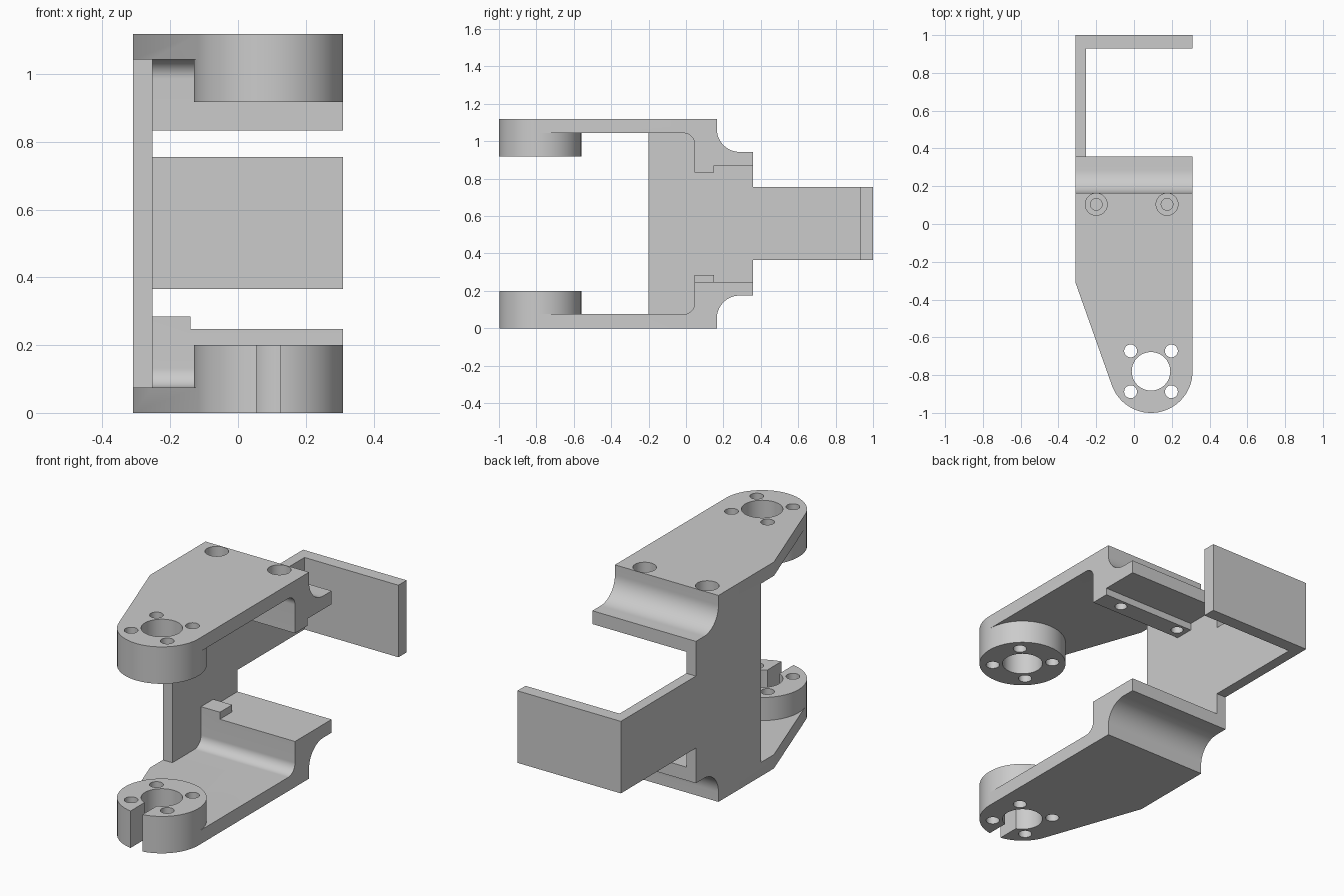
import bpy, bmesh
from math import sin, cos, radians

if "Cube" in bpy.data.objects:
    bpy.data.objects.remove(bpy.data.objects["Cube"])

H = 1.118                 # total height
PX, PY, PR = 0.09, -0.78, 0.22   # pivot boss centre and radius


def arc(cx, cy, r, a0, a1, step=5):
    n = max(1, round(abs(a1 - a0) / step))
    angles = [radians(a0 + (a1 - a0) * i / n) for i in range(n + 1)]
    return [(cx + r * cos(a), cy + r * sin(a)) for a in angles]


def flip(points):
    """Mirror a profile about mid height."""
    return [(y, H - z) for y, z in reversed(points)]


def prism(name, outline, lo, hi, axis="Z"):
    """Extrude an outline along X (points are y,z) or Z (points are x,y)."""
    def place(p, h):
        return (h, p[0], p[1]) if axis == "X" else (p[0], p[1], h)
    bm = bmesh.new()
    a = [bm.verts.new(place(p, lo)) for p in outline]
    b = [bm.verts.new(place(p, hi)) for p in outline]
    bm.faces.new(a)
    bm.faces.new(b)
    for i in range(len(a)):
        j = (i + 1) % len(a)
        bm.faces.new((a[i], a[j], b[j], b[i]))
    bmesh.ops.recalc_face_normals(bm, faces=bm.faces)
    mesh = bpy.data.meshes.new(name)
    bm.to_mesh(mesh)
    bm.free()
    ob = bpy.data.objects.new(name, mesh)
    bpy.context.collection.objects.link(ob)
    return ob


def box(name, x0, x1, y0, y1, z0, z1):
    return prism(name, [(x0, y0), (x1, y0), (x1, y1), (x0, y1)], z0, z1)


def rod(name, x, y, r, z0, z1):
    return prism(name, arc(x, y, r, 0, 360)[:-1], z0, z1)


def combine(target, tool, operation="DIFFERENCE"):
    tool.hide_render = True
    mod = target.modifiers.new("cut", "BOOLEAN")
    mod.operation, mod.solver, mod.object = operation, "EXACT", tool
    bpy.context.view_layer.objects.active = target
    bpy.ops.object.modifier_apply(modifier=mod.name)
    bpy.data.objects.remove(tool)


# Full side silhouette: arms, scooped shoulders and the rear strap
lower = ([(-1.3, 0), (0.165, 0)] + arc(0.287, 0.053, 0.122, 180, 90)
         + [(0.358, 0.175), (0.358, 0.365), (1, 0.365)])
upper = ([(-1.3, H), (0.165, H)] + arc(0.287, H - 0.053, 0.122, 180, 270)
         + [(0.358, H - 0.175), (0.358, 0.755), (1, 0.755)])
bracket = prism("bracket", lower + upper[::-1], -0.4, 0.4, "X")

# Hollow interior, leaving the side wall, clamp rails and rear flange
jaw = ([(-1.5, 0.075)] + arc(-0.012, 0.132, 0.057, -90, 0)
       + [(0.045, 0.285), (0.15, 0.285), (0.15, 0.247), (0.93, 0.247)])
combine(bracket, prism("interior", jaw + flip(jaw), -0.253, 1, "X"))

# Lower rail is only a short tab beside the wall
combine(bracket, box("rail_trim", -0.14, 1, 0.02, 0.3, 0.247, 0.4))

# Side wall stops short of the pivot arms
combine(bracket, box("wall_trim", -0.6, -0.2, -1.5, -0.2, 0.075, H - 0.075))

# Pivot bosses, trimmed at the front by the plan outline
boss = arc(PX, PY, PR, 0, 200) + [(-0.5, -0.995), (-0.5, -1.2),
                                  (0.5, -1.2), (0.5, PY)]
for z0, z1 in ((0.03, 0.2), (H - 0.2, H - 0.03)):
    combine(bracket, prism("boss", boss, z0, z1), "UNION")

# Tapered, round-nosed plan outline
plan = [(0.31, 1.2), (-0.31, 1.2), (-0.31, -0.31)] + arc(PX, PY, PR, 200, 360)
combine(bracket, prism("plan", plan, -0.5, 1.6), "INTERSECT")

# Pivot bore with four bolt holes
combine(bracket, rod("bore", PX, PY, 0.102, -0.2, 1.4))
for dx in (-1, 1):
    for dy in (-1, 1):
        combine(bracket, rod("bolt", PX + dx * 0.108, PY + dy * 0.108,
                             0.034, -0.2, 1.4))

# Cable slot in the lower boss
combine(bracket, box("slot", 0.054, 0.126, -1.3, PY - 0.03, -0.1, 0.4))

# Counterbored screw holes through the upper shoulder
for x in (-0.2, 0.175):
    combine(bracket, rod("counterbore", x, 0.104, 0.058, H - 0.1, 1.4))
    combine(bracket, rod("screw", x, 0.104, 0.031, 0.7, 1.3))

bpy.ops.object.select_all(action="DESELECT")
bracket.select_set(True)
bpy.context.view_layer.objects.active = bracket
bpy.ops.object.shade_smooth_by_angle(angle=radians(30))
